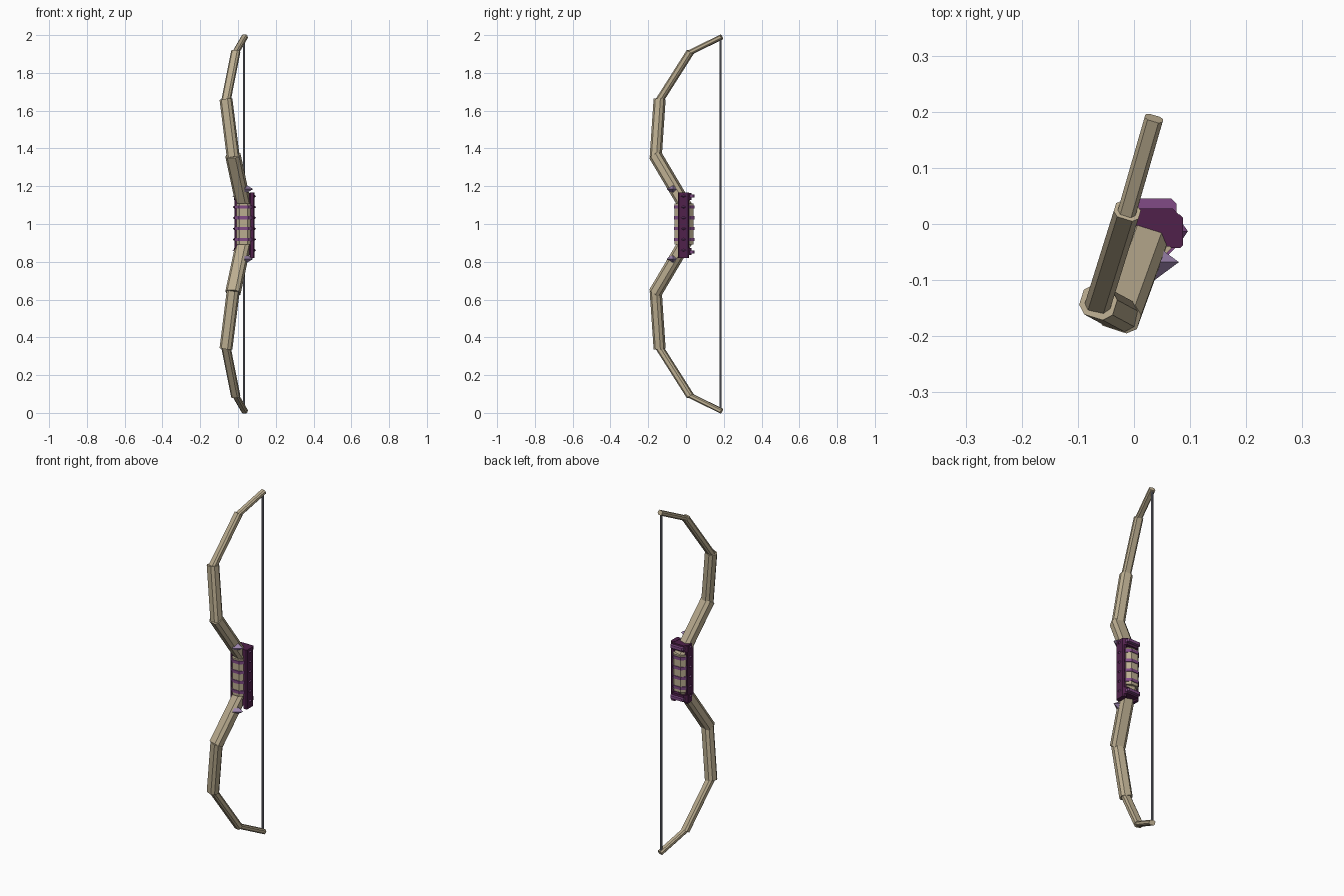
import bpy, bmesh
from mathutils import Vector

cube = bpy.data.objects.get("Cube")
if cube:
    bpy.data.objects.remove(cube, do_unlink=True)


def material(name, rgb):
    m = bpy.data.materials.new(name)
    m.use_nodes = True
    m.diffuse_color = (*rgb, 1)
    m.node_tree.nodes["Principled BSDF"].inputs["Base Color"].default_value = (*rgb, 1)
    return m


WOOD = material("pale wood", (0.50, 0.42, 0.28))
DARK = material("dark purple", (0.08, 0.015, 0.07))
BAND = material("purple band", (0.22, 0.07, 0.24))
GEM = material("lavender stud", (0.33, 0.23, 0.42))
CORD = material("grey cord", (0.20, 0.21, 0.25))

SIDE = Vector((0.954, -0.3, 0))      # across the limbs
CX, CY = 0.031, -0.01                # grip centre


def finish(name, bm, mat):
    bmesh.ops.recalc_face_normals(bm, faces=bm.faces)
    mesh = bpy.data.meshes.new(name)
    bm.to_mesh(mesh)
    bm.free()
    mesh.materials.append(mat)
    ob = bpy.data.objects.new(name, mesh)
    bpy.context.collection.objects.link(ob)
    return ob


def bar(name, a, b, width, depth, mat, side=SIDE, cut=0.25):
    """Straight bar with chamfered long edges."""
    a, b = Vector(a), Vector(b)
    along = (b - a).normalized()
    u = (side - along * side.dot(along)).normalized()
    v = along.cross(u)
    w, d = width / 2, depth / 2
    c = min(width, depth) * cut
    outline = [(w, d - c), (w - c, d), (c - w, d), (-w, d - c),
               (-w, c - d), (c - w, -d), (w - c, -d), (w, c - d)]
    bm = bmesh.new()
    rings = [[bm.verts.new(p + u * x + v * y) for x, y in outline] for p in (a, b)]
    for ring in rings:
        bm.faces.new(ring)
    for i in range(8):
        j = (i + 1) % 8
        bm.faces.new((rings[0][i], rings[0][j], rings[1][j], rings[1][i]))
    return finish(name, bm, mat)


def upright(name, x, y, z, width, depth, height, mat, cut=0.25):
    return bar(name, (x, y, z - height / 2), (x, y, z + height / 2),
               width, depth, mat, Vector((1, 0, 0)), cut)


def stud(name, loc, length, half_y, half_z, direction=1):
    """Four-sided pyramid pointing sideways."""
    p = Vector(loc)
    bm = bmesh.new()
    base = [bm.verts.new(p + Vector((0, y, z))) for y, z in
            ((half_y, 0), (0, half_z), (-half_y, 0), (0, -half_z))]
    tip = bm.verts.new(p + Vector((length * direction, 0, 0)))
    bm.faces.new(base)
    for i in range(4):
        bm.faces.new((base[i], base[(i + 1) % 4], tip))
    return finish(name, bm, GEM)


# Limbs: straight sections tapering outward, repeated below the grip
path = [(0.032, 0.0, 0.09), (-0.026, -0.16, 0.36), (-0.063, -0.14, 0.655),
        (-0.013, 0.02, 0.907), (0.034, 0.183, 0.988)]
sizes = [(0.076, 0.062), (0.063, 0.056), (0.046, 0.036), (0.033, 0.026)]
for label, sign in (("upper", 1), ("lower", -1)):
    points = [Vector((x, y, 1 + sign * z)) for x, y, z in path]
    for i, (w, d) in enumerate(sizes):
        step = (points[i + 1] - points[i]).normalized() * 0.006
        bar(f"{label}_limb_{i + 1}", points[i] - step, points[i + 1] + step, w, d, WOOD)

    # Collar at the end of the grip
    upright(f"{label}_collar", CX + 0.002, -0.006, 1 + sign * 0.145, 0.106, 0.068, 0.038, DARK)
    upright(f"{label}_collar_band", CX + 0.002, 0.028, 1 + sign * 0.147, 0.085, 0.034, 0.016, BAND)
    stud(f"{label}_side_stud", (0.034, -0.068, 1 + sign * 0.185), 0.046, 0.034, 0.028)

# Grip with wrapped bands
upright("grip", CX - 0.002, CY, 1, 0.084, 0.1, 0.215, WOOD)
for i in range(4):
    upright(f"grip_band_{i + 1}", CX - 0.002, CY, 0.918 + i * 0.0575,
            0.092, 0.108, 0.017, BAND)

# Side plates and their pointed rivets
upright("left_plate", 0.074, -0.013, 0.993, 0.026, 0.06, 0.345, DARK, 0.2)
upright("right_plate", -0.011, -0.013, 0.993, 0.016, 0.06, 0.335, DARK, 0.2)
for i in range(6):
    z = 0.861 + i * 0.0572
    for label, x, d in (("left", 0.085, 1), ("right", -0.017, -1)):
        stud(f"{label}_rivet_{i + 1}", (x, -0.013, z), 0.011, 0.016, 0.009, d).data.materials[0] = BAND

# String
upright("bowstring", 0.032, 0.183, 1, 0.012, 0.01, 1.96, CORD)
